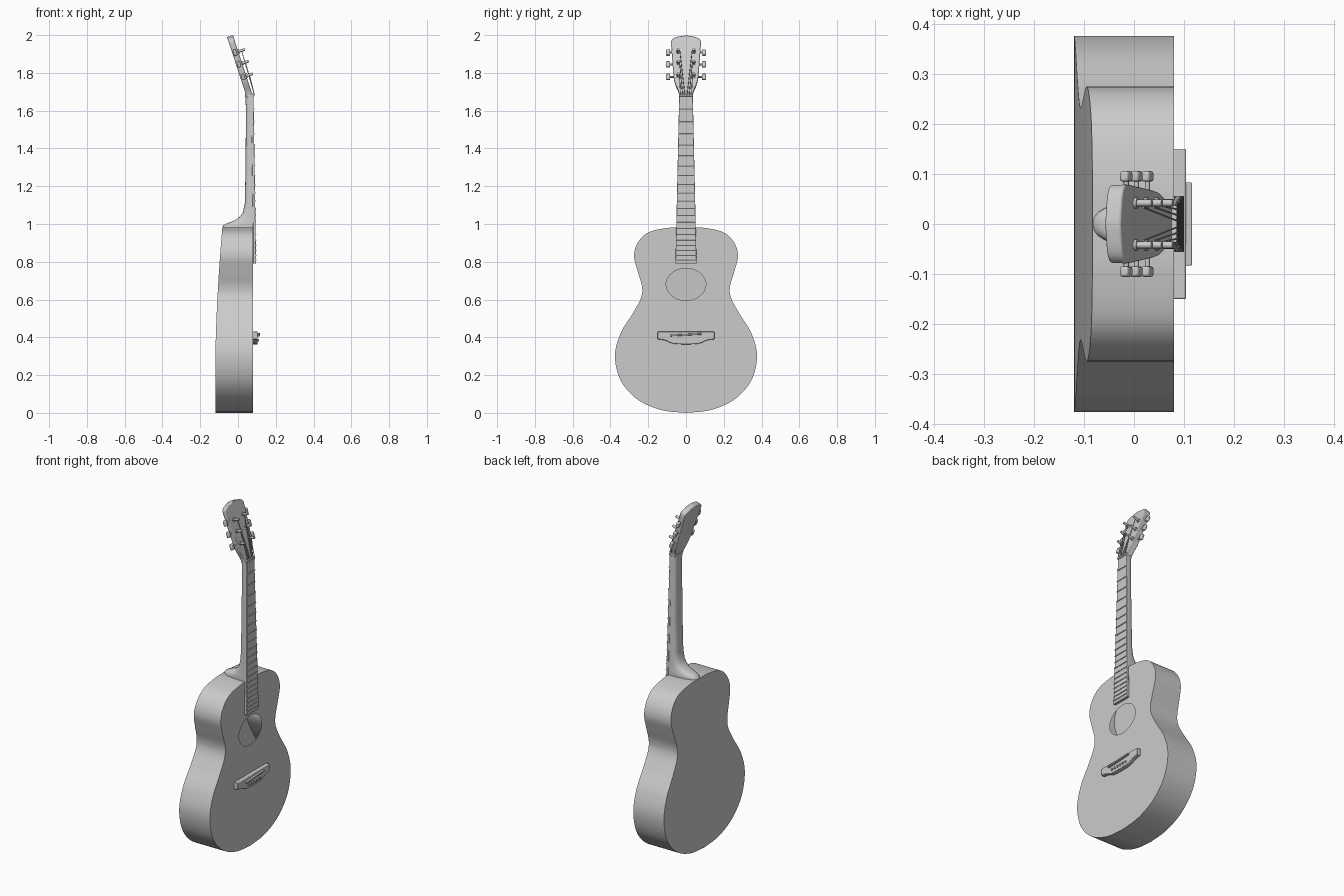
import bpy, bmesh, math
from mathutils import Vector, Matrix

if "Cube" in bpy.data.objects:
    bpy.data.objects.remove(bpy.data.objects["Cube"])

grey = bpy.data.materials.new("plain_grey")
grey.diffuse_color = (0.6, 0.6, 0.6, 1)
grey.use_nodes = True
grey.node_tree.nodes["Principled BSDF"].inputs["Base Color"].default_value = grey.diffuse_color


def finish(name, bm, smooth=True, bevel=0):
    bmesh.ops.remove_doubles(bm, verts=bm.verts, dist=1e-5)
    bmesh.ops.recalc_face_normals(bm, faces=bm.faces)
    me = bpy.data.meshes.new(name)
    bm.to_mesh(me)
    bm.free()
    me.materials.append(grey)
    ob = bpy.data.objects.new(name, me)
    bpy.context.collection.objects.link(ob)
    if bevel:
        m = ob.modifiers.new("bevel", 'BEVEL')
        m.width, m.segments, m.limit_method = bevel, 2, 'ANGLE'
    if smooth:
        bpy.ops.object.select_all(action='DESELECT')
        ob.select_set(True)
        bpy.context.view_layer.objects.active = ob
        bpy.ops.object.shade_smooth_by_angle(angle=math.radians(35))
    return ob


def curve(pts, n):
    """Smooth curve through a few 2D points."""
    p = [Vector(q) for q in pts]
    p = [2 * p[0] - p[1]] + p + [2 * p[-1] - p[-2]]
    out = []
    for i in range(1, len(p) - 2):
        a, b, c, d = p[i - 1:i + 3]
        for k in range(n):
            t = k / n
            out.append(0.5 * (2 * b + (c - a) * t + (2 * a - 5 * b + 4 * c - d) * t * t
                              + (3 * b - a - 3 * c + d) * t ** 3))
    return out + [p[-2]]


def loft(name, rings, bevel=0):
    bm = bmesh.new()
    vs = [[bm.verts.new(c) for c in r] for r in rings]
    n = len(rings[0])
    for a, b in zip(vs, vs[1:]):
        for i in range(n):
            bm.faces.new((a[i], a[(i + 1) % n], b[(i + 1) % n], b[i]))
    bm.faces.new(vs[0][::-1])
    bm.faces.new(vs[-1])
    return finish(name, bm, bevel=bevel)


def rod(name, a, b, r, sides=12):
    a, b = Vector(a), Vector(b)
    rot = (b - a).to_track_quat('Z', 'Y').to_matrix().to_4x4()
    bm = bmesh.new()
    bmesh.ops.create_cone(bm, cap_ends=True, segments=sides, radius1=r, radius2=r,
                          depth=(b - a).length, matrix=Matrix.Translation((a + b) / 2) @ rot)
    return finish(name, bm)


# Hollow body: front with sound hole, side wall, sloping back
FRONT = 0.08
half = curve([(0, 0), (0.13, 0.015), (0.255, 0.07), (0.345, 0.17), (0.376, 0.30), (0.347, 0.42),
              (0.28, 0.53), (0.238, 0.61), (0.233, 0.67), (0.256, 0.75), (0.275, 0.83),
              (0.256, 0.9), (0.2, 0.955), (0.1, 0.979), (0, 0.982)], 7)
half[0].x = half[-1].x = 0


def back_x(z):
    return -0.12 + 0.037 * max(0, (z - 0.25) / 0.73) ** 1.7


bm = bmesh.new()
full = half + [Vector((-p.x, p.y)) for p in half[-2:0:-1]]
N = len(full)
edge, hole, rear = [], [], []
for p in full:
    a = math.atan2((p.y - 0.68) / 0.085, p.x / 0.105)
    edge.append(bm.verts.new((FRONT, p.x, p.y)))
    hole.append(bm.verts.new((FRONT, 0.105 * math.cos(a), 0.68 + 0.085 * math.sin(a))))
    rear.append(bm.verts.new((back_x(p.y), p.x, p.y)))
for i in range(N):
    j = (i + 1) % N
    bm.faces.new((edge[i], edge[j], hole[j], hole[i]))
    bm.faces.new((edge[i], rear[i], rear[j], edge[j]))
for i in range(len(half) - 1):
    quad = [rear[i], rear[i + 1], rear[-i - 1 if i + 1 < len(half) - 1 else i + 1], rear[-i]]
    bm.faces.new(list(dict.fromkeys(quad)))
finish("body", bm)

# Neck with heel flaring into the body: (z, back x, half width, roundness)
rings = []
for z, xb, w, e in [(0.975, -0.084, 0.05, 0.8), (0.99, -0.08, 0.05, 0.8), (1.0, -0.068, 0.05, 0.8),
                    (1.01, -0.04, 0.05, 0.8), (1.02, -0.016, 0.049, 0.75), (1.035, 0.006, 0.049, 0.7),
                    (1.06, 0.025, 0.048, 0.65), (1.11, 0.036, 0.047, 0.6), (1.3, 0.04, 0.043, 0.6),
                    (1.6, 0.042, 0.038, 0.6), (1.66, 0.04, 0.037, 0.6), (1.69, 0.036, 0.036, 0.5)]:
    xf = 0.082 - 0.012 * (z - 0.98) / 0.7
    ring = []
    for k in range(17):
        a = math.pi * k / 16
        c, s = math.cos(a), math.sin(a)
        ring.append((xf - (xf - xb) * s ** e, math.copysign(w * abs(c) ** e, c), z))
    rings.append(ring)
loft("neck", rings)


# Fingerboard, frets and nut
def board_w(z):
    return 0.056 - 0.02 * (z - 0.79) / 0.89


def board_x(z):
    return 0.096 - 0.014 * (z - 0.79) / 0.89


def slab(z, x0, x1, w):
    return [(x0, -w, z), (x1, -w, z), (x1, w, z), (x0, w, z)]


loft("fingerboard", [slab(z, 0.08 - 0.012 * max(0, z - 0.98) / 0.7, board_x(z), board_w(z))
                     for z in (0.79, 0.98, 1.68)], bevel=0.002)
for n in range(1, 21):
    z = 1.68 - 1.27 * (1 - 2 ** (-n / 12))
    x, w = board_x(z), board_w(z)
    loft("fret_%d" % n, [slab(z - 0.003, x - 0.004, x + 0.002, w),
                         slab(z, x - 0.004, x + 0.004, w),
                         slab(z + 0.003, x - 0.004, x + 0.002, w)])
loft("nut", [slab(1.676, 0.05, 0.087, 0.037), slab(1.69, 0.05, 0.086, 0.037)], bevel=0.002)

# Tilted headstock
UP = Vector((-0.105, 0, 0.32)).normalized()
OUT = Vector((0.32, 0, 0.105)).normalized()
BASE = Vector((0.078, 0, 1.68))


def head(y, s, out=0.0):
    return BASE + UP * s + OUT * out + Vector((0, y, 0))


side = curve([(0.036, -0.005), (0.04, 0.025), (0.058, 0.07), (0.066, 0.11), (0.073, 0.2),
              (0.079, 0.29), (0.074, 0.313), (0.052, 0.327), (0, 0.337)], 3)
shape = side + [Vector((-p.x, p.y)) for p in side[-2::-1]]
loft("headstock", [[head(p.x * 0.98, p.y, -0.033) for p in shape],
                   [head(p.x, p.y) for p in shape]], bevel=0.004)

# Tuners and the string ends wound on them
for sgn, tag in ((1, "right"), (-1, "left")):
    for i, s in enumerate((0.11, 0.18, 0.245)):
        name = "%s_%d" % (tag, i + 1)
        post_y = sgn * 0.042
        rod("tuner_post_" + name, head(post_y, s, -0.005), head(post_y, s, 0.036), 0.007)
        rod("tuner_collar_" + name, head(post_y, s, -0.005), head(post_y, s, 0.006), 0.011)
        rod("tuner_shaft_" + name, head(sgn * 0.05, s, -0.018), head(sgn * 0.09, s, -0.018), 0.005)
        bm = bmesh.new()
        rot = Matrix((OUT, (0, 1, 0), UP)).transposed().to_4x4()
        bmesh.ops.create_cube(bm, size=1, matrix=Matrix.Translation(head(sgn * 0.095, s, -0.018))
                              @ rot @ Matrix.Diagonal((0.018, 0.021, 0.034, 1)))
        finish("tuner_knob_" + name, bm, bevel=0.005)
        rod("string_end_" + name, (0.087, sgn * (0.029 - 0.0115 * i), 1.684),
            head(sgn * (0.035 - 0.001 * i), s, 0.018), 0.002, 6)

# Bridge with curved lower edge, saddle and pins
low = curve([(-0.15, 0.39), (-0.11, 0.384), (-0.07, 0.367), (0, 0.363), (0.07, 0.367),
             (0.11, 0.384), (0.15, 0.39)], 3)
rim = [Vector((-0.15, 0.43))] + low + [Vector((0.15, 0.43))]
loft("bridge", [[(x, p.x, p.y) for p in rim] for x in (0.078, 0.104)], bevel=0.003)
bm = bmesh.new()
bmesh.ops.create_cube(bm, size=1, matrix=Matrix.Translation((0.106, 0, 0.414))
                      @ Matrix.Rotation(0.05, 4, 'X') @ Matrix.Diagonal((0.02, 0.166, 0.009, 1)))
finish("saddle", bm, bevel=0.002)
for i in range(6):
    y = -0.055 + 0.022 * i
    rod("bridge_pin_%d" % (i + 1), (0.098, y, 0.385), (0.111, y, 0.385), 0.006)
